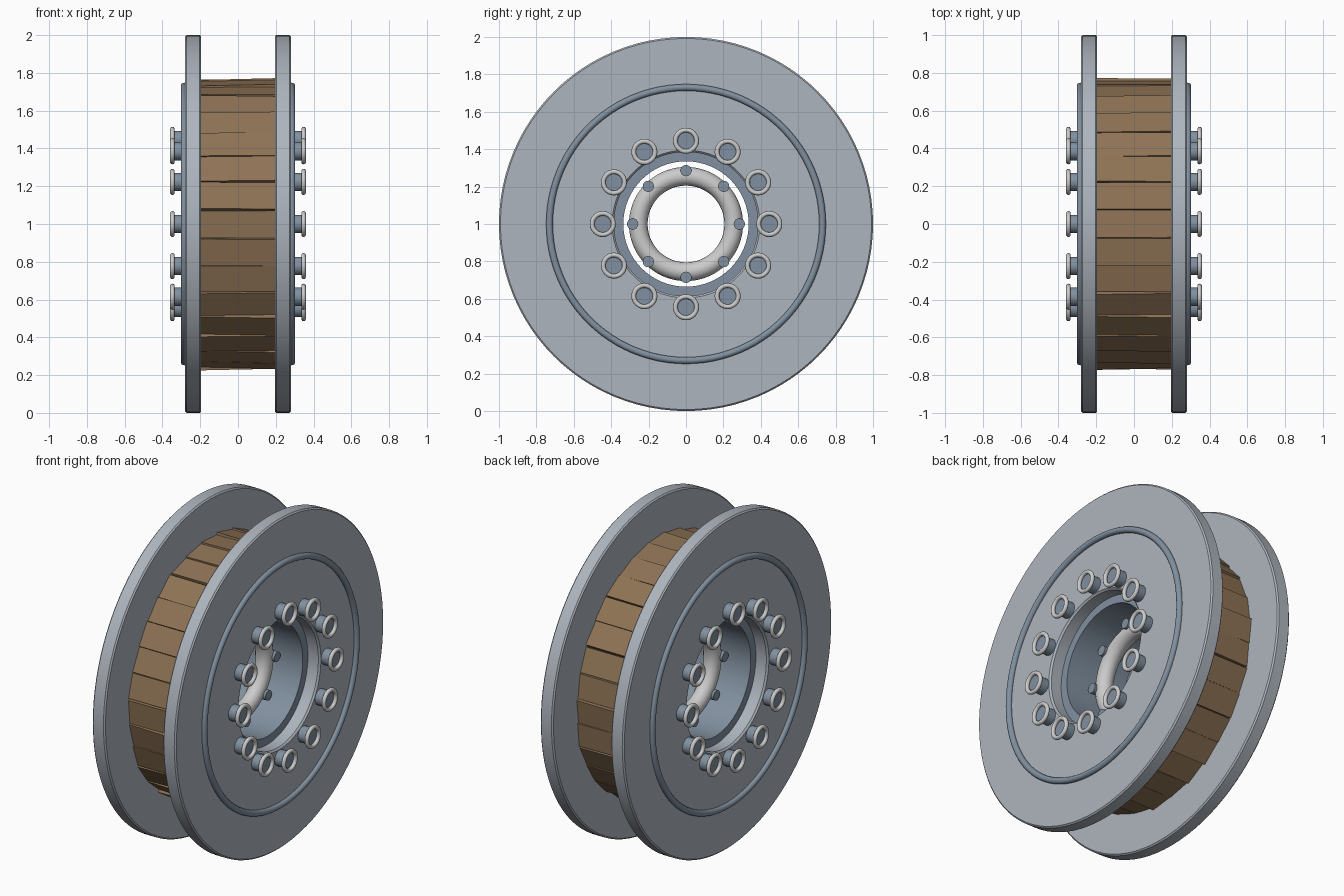
import bpy, math, random
from math import pi, sin, cos
from mathutils import Matrix

if "Cube" in bpy.data.objects:
    bpy.data.objects.remove(bpy.data.objects["Cube"])

random.seed(4)
C = 1.0  # height of the axle line

def material(name, rgb):
    m = bpy.data.materials.new(name)
    m.diffuse_color = (*rgb, 1)
    m.use_nodes = True
    m.node_tree.nodes["Principled BSDF"].inputs["Base Color"].default_value = m.diffuse_color
    return m

steel = material("steel", (0.42, 0.46, 0.51))
slate = material("slate", (0.22, 0.28, 0.35))
wood = material("wood", (0.27, 0.17, 0.09))

def finish(name, mat=None, smooth=True):
    o = bpy.context.object
    o.name = name
    if mat:
        o.data.materials.append(mat)
    if smooth:
        bpy.ops.object.shade_smooth_by_angle(angle=math.radians(40))
    return o

def lathe(name, profile, mat, n=96):
    # revolve a closed (x, radius) profile about the axle
    k = len(profile)
    verts = [(x, r * cos(2 * pi * i / n), C + r * sin(2 * pi * i / n))
             for i in range(n) for x, r in profile]
    faces = [(i * k + j, i * k + (j + 1) % k,
              (i + 1) % n * k + (j + 1) % k, (i + 1) % n * k + j)
             for i in range(n) for j in range(k)]
    me = bpy.data.meshes.new(name)
    me.from_pydata(verts, [], faces)
    o = bpy.data.objects.new(name, me)
    bpy.context.collection.objects.link(o)
    bpy.ops.object.select_all(action='DESELECT')
    bpy.context.view_layer.objects.active = o
    o.select_set(True)
    bpy.ops.object.mode_set(mode='EDIT')
    bpy.ops.mesh.select_all(action='SELECT')
    bpy.ops.mesh.normals_make_consistent(inside=False)
    bpy.ops.object.mode_set(mode='OBJECT')
    return finish(name, mat)

def torus(name, loc, major, minor, mat=None, n=96, m=16):
    bpy.ops.mesh.primitive_torus_add(location=loc, rotation=(0, pi / 2, 0),
                                     major_radius=major, minor_radius=minor,
                                     major_segments=n, minor_segments=m)
    return finish(name, mat)

def pin(name, loc, radius, depth, mat):
    bpy.ops.mesh.primitive_cylinder_add(location=loc, rotation=(0, pi / 2, 0),
                                        radius=radius, depth=depth, vertices=24)
    return finish(name, mat)

# flanges, raised rings and flange bolts on both sides
for s, side in ((1, "right"), (-1, "left")):
    b = 0.008
    lathe(f"flange_{side}", [(s * x, r) for x, r in (
        (0.195, 0.385), (0.195, 1 - b), (0.195 + b, 1), (0.28 - b, 1),
        (0.28, 1 - b), (0.28, 0.395), (0.27, 0.385))], steel)
    torus(f"raised_ring_{side}", (s * 0.285, 0, C), 0.73, 0.018, slate)
    for i in range(12):
        a = 2 * pi * i / 12
        y, z = 0.445 * cos(a), C + 0.445 * sin(a)
        pin(f"bolt_{side}", (s * 0.305, y, z), 0.048, 0.07, slate)
        torus(f"bolt_collar_{side}", (s * 0.347, y, z), 0.057, 0.0125, None, 32, 10)

# hub tube and the solid core under the planks
lathe("hub_tube", [(-0.2, 0.335), (-0.2, 0.42), (0.2, 0.42), (0.2, 0.335)], slate)
lathe("drum_core", [(-0.196, 0.41), (-0.196, 0.725), (0.196, 0.725), (0.196, 0.41)], wood)

# wooden planks round the drum, slightly uneven
N = 32
for i in range(N):
    a = 2 * pi * i / N
    bpy.ops.mesh.primitive_cube_add(size=1)
    o = finish("plank", wood, False)
    o.matrix_world = (Matrix.Translation((0, 0, C))
                      @ Matrix.Rotation(a, 4, 'X')
                      @ Matrix.Translation((0, 0, 0.737))
                      @ Matrix.Rotation(random.uniform(-0.14, 0.14), 4, 'X')
                      @ Matrix.Rotation(random.uniform(-0.03, 0.03), 4, 'Y')
                      @ Matrix.Diagonal((0.396, 0.145, 0.05, 1)))

# axle ring with studs in the middle of the bore
torus("axle_ring", (0, 0, C), 0.255, 0.05)
for i in range(8):
    a = 2 * pi * i / 8
    pin("axle_stud", (0, 0.285 * cos(a), C + 0.285 * sin(a)), 0.03, 0.13, slate)
